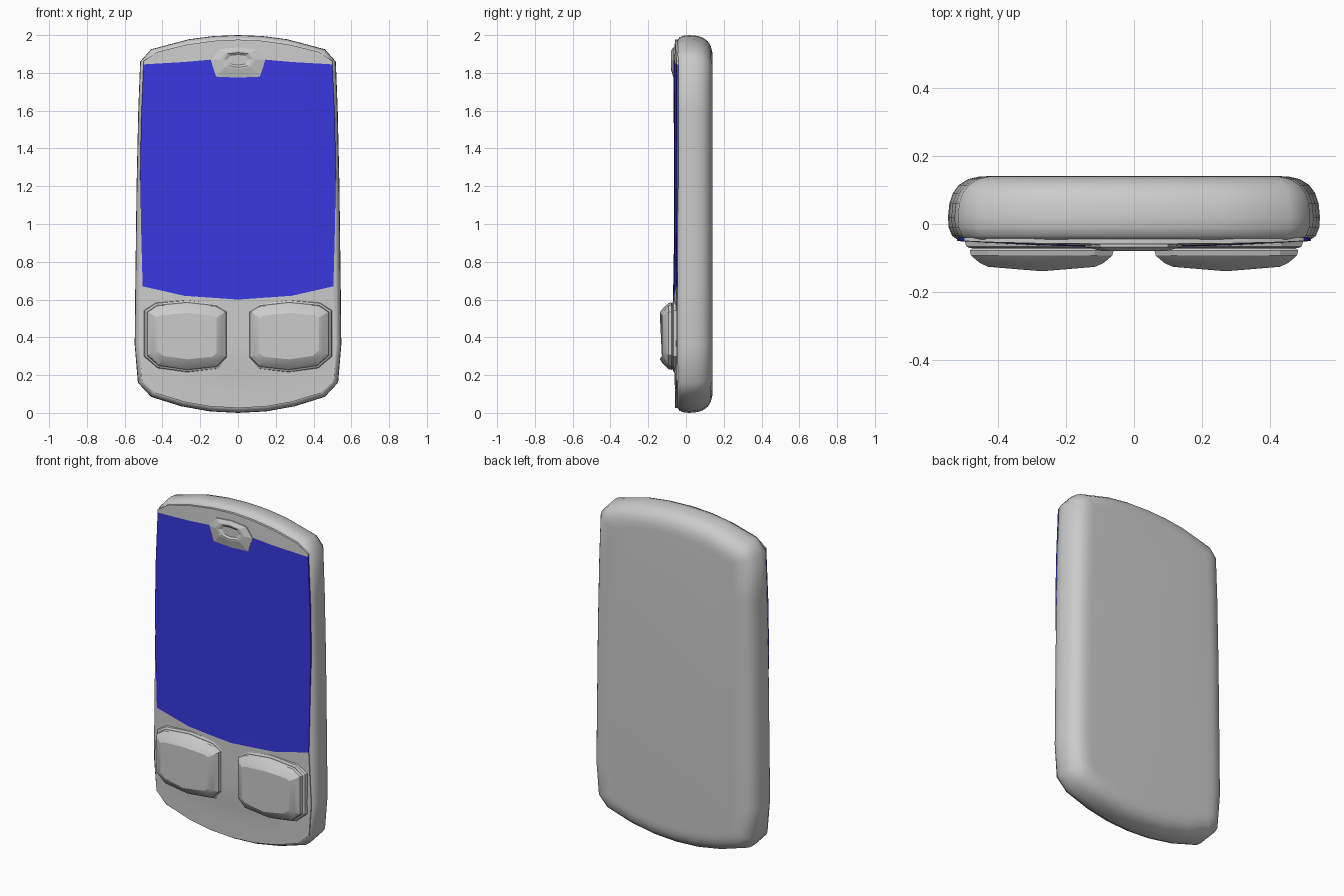
import bpy, bmesh
from mathutils import Vector

if "Cube" in bpy.data.objects:
    bpy.data.objects.remove(bpy.data.objects["Cube"])


def interp(table, v):
    """Piecewise linear lookup in a list of (key, value)."""
    if v <= table[0][0]:
        return table[0][1]
    for (a, p), (b, q) in zip(table, table[1:]):
        if v <= b:
            return p + (q - p) * (v - a) / (b - a)
    return table[-1][1]


def mirrored(half):
    """Closed loop from a right half running bottom to top, ends on x=0."""
    return half + [(-x, z) for x, z in reversed(half[1:-1])]


def inset(loop, d):
    """Move every edge of a counter-clockwise loop inwards by d."""
    pts, out = [Vector(p) for p in loop], []
    for i, p in enumerate(pts):
        e1 = (p - pts[i - 1]).normalized()
        e2 = (pts[(i + 1) % len(pts)] - p).normalized()
        n1, n2 = Vector((-e1.y, e1.x)), Vector((-e2.y, e2.x))
        out.append(tuple(p + (n1 + n2) * (d / (1 + n1.dot(n2)))))
    return out


def finish(name, bm, angle=None, color=None):
    bmesh.ops.recalc_face_normals(bm, faces=bm.faces)
    me = bpy.data.meshes.new(name)
    bm.to_mesh(me)
    bm.free()
    ob = bpy.data.objects.new(name, me)
    bpy.context.collection.objects.link(ob)
    if color:
        mat = bpy.data.materials.new(name)
        mat.diffuse_color = color
        mat.use_nodes = True
        mat.node_tree.nodes["Principled BSDF"].inputs["Base Color"].default_value = mat.diffuse_color
        me.materials.append(mat)
    if angle:
        bpy.ops.object.select_all(action='DESELECT')
        ob.select_set(True)
        bpy.context.view_layer.objects.active = ob
        bpy.ops.object.shade_smooth_by_angle(angle=angle)
    return ob


def loft(name, rings, angle=None):
    """Skin equal-length rings of 3D points and cap both ends."""
    bm = bmesh.new()
    vr = [[bm.verts.new(p) for p in r] for r in rings]
    n = len(vr[0])
    for a, b in zip(vr, vr[1:]):
        for i in range(n):
            j = (i + 1) % n
            bm.faces.new((a[i], a[j], b[j], b[i]))
    bm.faces.new(vr[0])
    bm.faces.new(vr[-1])
    return finish(name, bm, angle)


# Case: outline stacked in depth with rounded front and back edges
half = [(0, 0), (0.15, 0.008), (0.30, 0.035), (0.46, 0.085), (0.53, 0.16), (0.547, 0.36),
        (0.544, 0.65), (0.537, 1.2), (0.528, 1.6), (0.518, 1.86), (0.46, 1.925),
        (0.26, 1.978), (0.13, 1.995), (0, 2.0)]
outline = mirrored(half)
layers = [(-0.045, 0.026), (-0.035, 0.012), (-0.01, 0.002), (0.02, 0), (0.06, 0.004),
          (0.09, 0.014), (0.115, 0.032), (0.132, 0.06), (0.139, 0.09), (0.141, 0.12)]
loft("case", [[(x, y, z) for x, z in inset(outline, d)] for y, d in layers], 0.7)

# Front surface shared by the bezel, screen and keypad panel
width = [(0.18, 0.508), (0.36, 0.522), (0.67, 0.505), (1.2, 0.519), (1.6, 0.512), (1.85, 0.5)]
lift = [(0.0, 0), (0.20, 0.002), (0.26, 0.012), (0.58, 0.012), (0.68, 0.006),
        (1.3, 0.006), (1.85, 0.008), (1.98, 0.0)]
columns = [0, 0.115, 0.145, 0.28, 0.43, 0.5]
columns = [-u for u in reversed(columns[1:])] + columns


def front_strip(name, top, bottom, rows, color=None):
    bm = bmesh.new()
    grid = []
    for u in columns:
        lo, hi = interp(bottom, abs(u)), interp(top, abs(u))
        col = []
        for r in rows:
            z = lo + (hi - lo) * r
            y = -0.05 - (0.008 + interp(lift, z)) * (1 - (u / 0.5) ** 2)
            col.append(bm.verts.new((u * interp(width, z) / 0.5, y, z)))
        grid.append(col)
    for a, b in zip(grid, grid[1:]):
        for i in range(len(rows) - 1):
            bm.faces.new((a[i], b[i], b[i + 1], a[i + 1]))
    # Extrude the rim back into the case
    rim = [e for e in bm.edges if e.is_boundary]
    new = bmesh.ops.extrude_edge_only(bm, edges=rim)["geom"]
    for v in new:
        if isinstance(v, bmesh.types.BMVert):
            v.co.y = -0.04
    return finish(name, bm, 0.5, color)


plate_top = [(0, 1.976), (0.13, 1.97), (0.28, 1.948), (0.43, 1.91), (0.5, 1.862)]
screen_top = [(0, 1.775), (0.115, 1.78), (0.145, 1.87), (0.28, 1.858), (0.5, 1.845)]
screen_low = [(0, 0.6), (0.28, 0.62), (0.5, 0.67)]
plate_low = [(0, 0.026), (0.145, 0.034), (0.28, 0.058), (0.43, 0.105), (0.5, 0.17)]
front_strip("top_bezel", plate_top, screen_top, [0, 0.5, 1])
front_strip("screen", screen_top, screen_low, [0, 0.25, 0.5, 0.75, 1], (0.04, 0.04, 0.75, 1))
front_strip("keypad_panel", screen_low, plate_low, [0, 0.15, 0.3, 0.42, 0.6, 0.85, 1])

# Earpiece: raised tab with a dished oval
tab = mirrored([(0, 1.776), (0.113, 1.781), (0.143, 1.868), (0.10, 1.925), (0, 1.935)])
oval = mirrored([(0, 1.825), (0.06, 1.835), (0.085, 1.872), (0.06, 1.905), (0, 1.912)])


def scaled(loop, s, y):
    return [(x * s, y, 1.87 + (z - 1.87) * s) for x, z in loop]


loft("earpiece", [scaled(tab, 1, -0.05), scaled(tab, 1, -0.067), scaled(oval, 1.1, -0.08),
                  scaled(oval, 0.9, -0.08), scaled(oval, 0.65, -0.072)])

# Keys: chamfered pads with a gently crowned top, each on a low collar
key = [(0.06, 0.295), (0.11, 0.245), (0.27, 0.228), (0.42, 0.25), (0.483, 0.305),
       (0.483, 0.535), (0.43, 0.57), (0.27, 0.585), (0.115, 0.568), (0.06, 0.535)]


def key_ring(side, d, y, crown=0):
    return [(side * x, y - crown * max(0, 1 - abs(x - 0.27) / 0.15), z)
            for x, z in inset(key, d)]


for side, label in ((-1, "left"), (1, "right")):
    loft(label + "_key_collar", [key_ring(side, -0.016, -0.045), key_ring(side, -0.010, -0.066),
                                 key_ring(side, 0.0, -0.071)])
    loft(label + "_key", [key_ring(side, 0.006, -0.055), key_ring(side, 0.006, -0.072),
                          key_ring(side, 0.0, -0.078), key_ring(side, 0.004, -0.093),
                          key_ring(side, 0.03, -0.115, 0.006),
                          key_ring(side, 0.055, -0.126, 0.013)], 0.35)
